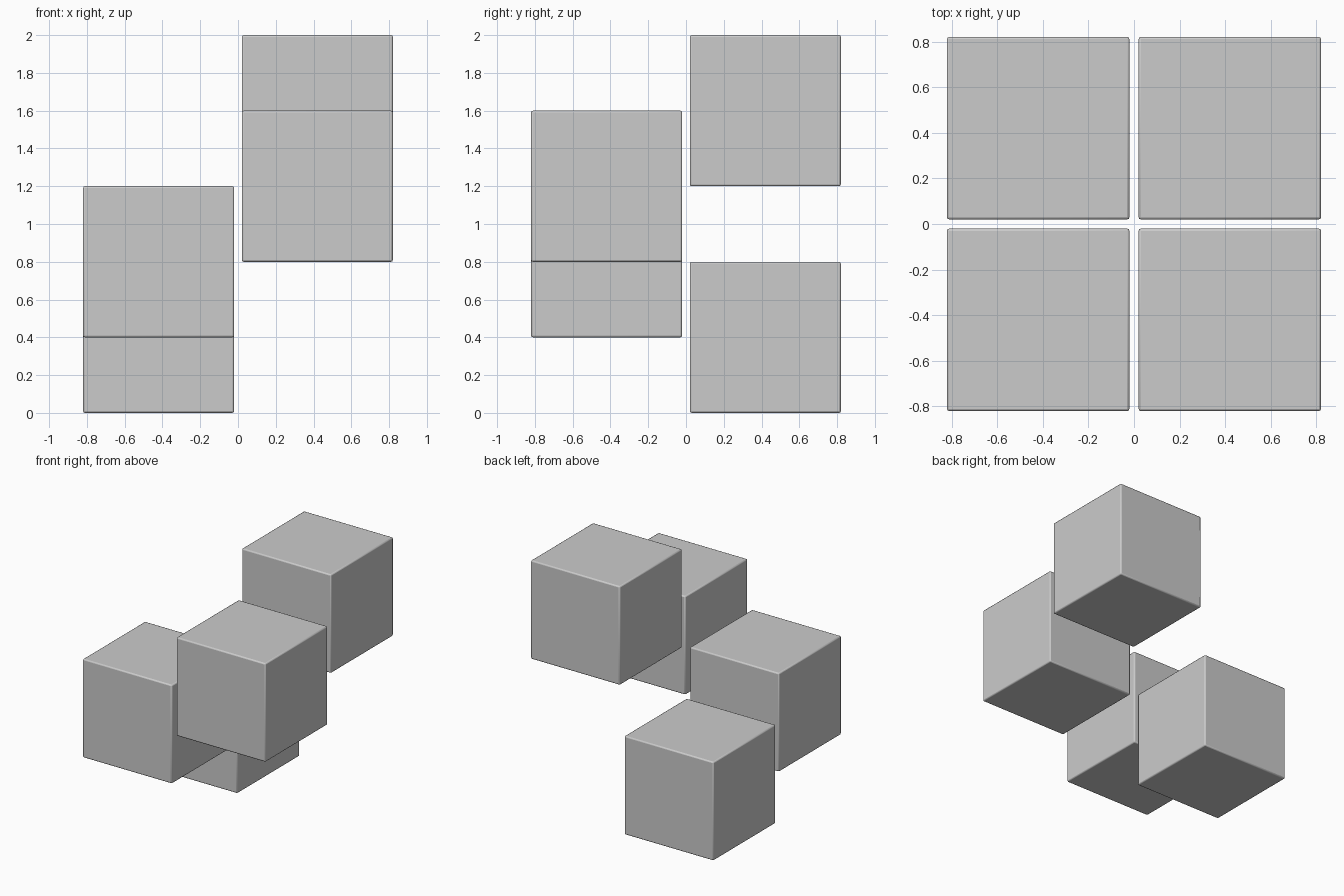
import bpy

if "Cube" in bpy.data.objects:
    bpy.data.objects.remove(bpy.data.objects["Cube"])

SIZE = 0.8      # cube edge length
OFFSET = 0.42   # centre distance from the axes, leaves a 0.04 gap
RISE = 0.4      # height gained per cube

# Four cubes climbing clockwise: back left, front left, front right, back right
corners = [(-1, 1), (-1, -1), (1, -1), (1, 1)]


def add_cube(name, x, y, z):
    bpy.ops.mesh.primitive_cube_add(size=SIZE, location=(x, y, z))
    cube = bpy.context.object
    cube.name = name
    # Slightly softened edges
    bevel = cube.modifiers.new("soft_edges", "BEVEL")
    bevel.width = 0.01
    bevel.segments = 2
    bpy.ops.object.shade_smooth_by_angle()
    return cube


for i, (sx, sy) in enumerate(corners):
    add_cube(f"step_cube_{i + 1}", sx * OFFSET, sy * OFFSET, SIZE / 2 + i * RISE)
